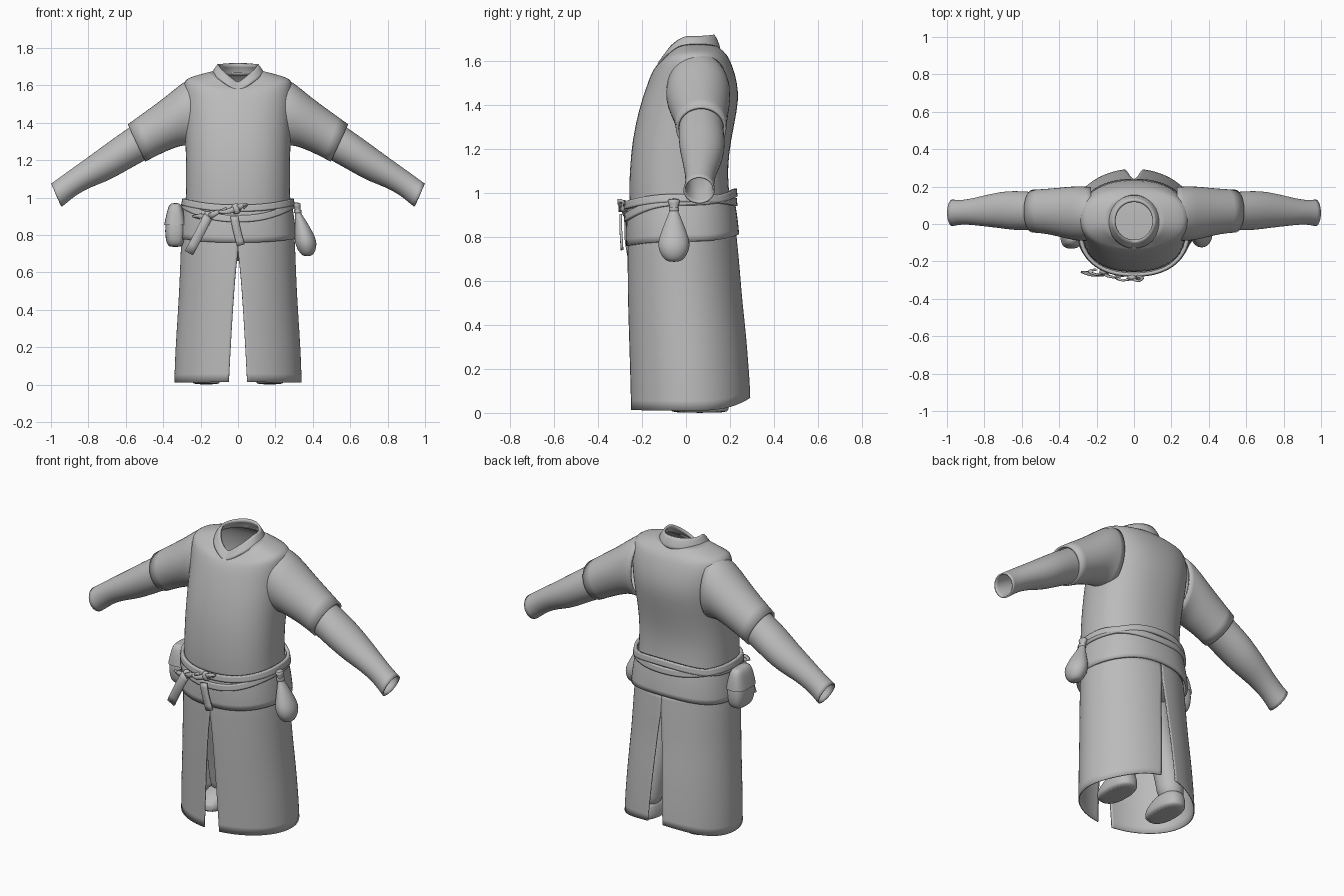
import bpy, bmesh, math
from mathutils import Vector

if "Cube" in bpy.data.objects:
    bpy.data.objects.remove(bpy.data.objects["Cube"])

cloth = bpy.data.materials.new("plain_grey_cloth")
cloth.use_nodes = True
grey = (0.5, 0.5, 0.5, 1)
cloth.diffuse_color = grey
cloth.node_tree.nodes["Principled BSDF"].inputs["Base Color"].default_value = grey


def spow(v, p):
    return math.copysign(abs(v) ** p, v)


def ring(hx, yf, yb, zf, zs=None, zb=None, cx=0, e=2.3, a0=0.0, a1=None, n=32, vee=False):
    """Superellipse loop; heights given at the front, sides and back."""
    zs = zf if zs is None else zs
    zb = zs if zb is None else zb
    pts = []
    for i in range(n):
        a = 2 * math.pi * i / n if a1 is None else a0 + (a1 - a0) * i / (n - 1)
        s, c = math.sin(a), math.cos(a)
        y = (yf + yb) / 2 - (yb - yf) / 2 * spow(c, 2 / e)
        turn = min(a, 2 * math.pi - a)
        front = max(0, 1 - turn / 1.4) ** 1.2 if vee else max(c, 0) ** 2
        z = zs + (zf - zs) * front + (zb - zs) * max(-c, 0) ** 3
        pts.append(Vector((cx + hx * spow(s, 2 / e), y, z)))
    return pts


def sleeve_ring(xt, zt, xb, zb, yf, yb, side, n=20):
    """Tilted loop running between a top point and a bottom point."""
    mid = Vector(((xt + xb) / 2, (yf + yb) / 2, (zt + zb) / 2))
    up = Vector(((xt - xb) / 2, 0, (zt - zb) / 2))
    pts = []
    for i in range(n):
        a = 2 * math.pi * i / n
        p = mid + up * math.cos(a) + Vector((0, (yb - yf) / 2 * math.sin(a), 0))
        p.x *= side
        pts.append(p)
    return pts


def loft(name, rings, closed=True, caps=(False, False), thick=0.0, sub=1, flip=False):
    """Skin a stack of loops, then smooth and optionally thicken."""
    bm = bmesh.new()
    rows = [[bm.verts.new(p) for p in r] for r in rings]
    n = len(rows[0])
    for lo, hi in zip(rows, rows[1:]):
        for i in range(n if closed else n - 1):
            j = (i + 1) % n
            quad = (lo[i], lo[j], hi[j], hi[i])
            bm.faces.new(quad[::-1] if flip else quad)
    for row, cap in zip((rows[0], rows[-1]), caps):
        if cap:
            bm.faces.new(row)
    if any(caps):
        bmesh.ops.recalc_face_normals(bm, faces=bm.faces)
    me = bpy.data.meshes.new(name)
    bm.to_mesh(me)
    bm.free()
    me.materials.append(cloth)
    ob = bpy.data.objects.new(name, me)
    bpy.context.collection.objects.link(ob)
    if sub:
        m = ob.modifiers.new("smooth", 'SUBSURF')
        m.levels = m.render_levels = sub
        m.boundary_smooth = 'PRESERVE_CORNERS'
    if thick:
        m = ob.modifiers.new("thickness", 'SOLIDIFY')
        m.thickness = thick
        m.offset = -1
    bpy.ops.object.select_all(action='DESELECT')
    ob.select_set(True)
    bpy.context.view_layer.objects.active = ob
    bpy.ops.object.shade_smooth_by_angle(angle=math.radians(45))
    return ob


def ribbon(name, path, width):
    """Flat strip along a path, lying against the front of the belt."""
    pts = [Vector(p) for p in path]
    rows = []
    for i, p in enumerate(pts):
        t = pts[min(i + 1, len(pts) - 1)] - pts[max(i - 1, 0)]
        across = t.cross(Vector((0, 1, 0))).normalized() * width / 2
        rows.append([p - across, p + across])
    return loft(name, rows, closed=False, thick=0.012)


# Tunic body with open neck
loft("tunic_body", [
    ring(.283, -.255, .205, .92), ring(.28, -.26, .195, 1.02), ring(.28, -.255, .19, 1.12),
    ring(.28, -.245, .205, 1.24), ring(.285, -.215, .235, 1.38),
    ring(.29, -.185, .24, 1.47, 1.47, 1.46), ring(.293, -.16, .225, 1.54, 1.56, 1.54),
    ring(.29, -.14, .2, 1.572, 1.62, 1.605), ring(.27, -.132, .187, 1.58, 1.64, 1.625),
    ring(.2, -.122, .17, 1.588, 1.66, 1.645), ring(.128, -.105, .14, 1.6, 1.678, 1.67)],
    thick=.006)

# Collar band with a pointed front
loft("collar", [
    ring(.14, -.132, .157, 1.572, 1.665, 1.655, vee=True, e=2),
    ring(.128, -.115, .15, 1.592, 1.69, 1.685, vee=True, e=2),
    ring(.11, -.095, .13, 1.615, 1.713, 1.72, vee=True, e=2)], thick=.014)

# Sleeves, both sides
for side, word in ((1, "left"), (-1, "right")):
    flip = side > 0
    loft(word + "_upper_sleeve", [sleeve_ring(*r, side) for r in (
        (.23, 1.645, .23, 1.27, -.09, .2), (.29, 1.625, .29, 1.28, -.095, .205),
        (.38, 1.545, .345, 1.262, -.08, .2), (.49, 1.465, .42, 1.23, -.055, .19),
        (.59, 1.393, .495, 1.19, -.047, .185))], thick=.012, flip=flip)
    loft(word + "_lower_sleeve", [sleeve_ring(*r, side) for r in (
        (.5, 1.43, .43, 1.23, -.03, .17), (.59, 1.37, .505, 1.195, -.035, .172),
        (.67, 1.315, .61, 1.135, -.035, .18), (.75, 1.255, .7, 1.085, -.022, .172),
        (.84, 1.19, .79, 1.055, -.012, .15), (.91, 1.14, .87, 1.01, -.003, .132),
        (.965, 1.1, .915, .97, -.005, .128), (1.0, 1.075, .942, .95, -.013, .132))],
        thick=.008, flip=flip)

# Skirt panels, split at front and back
for side, word in ((1, "left"), (-1, "right")):
    rows = []
    for z, hx, yf, yb, lift in (
            (.01, .341, -.252, .295, .06), (.1, .338, -.254, .292, .04), (.2, .334, -.256, .285, .02),
            (.35, .324, -.26, .275, 0), (.5, .315, -.264, .257, 0), (.62, .31, -.265, .247, 0),
            (.7, .307, -.265, .24, 0), (.75, .305, -.265, .235, 0), (.82, .3, -.262, .228, 0)):
        gap = .05 * max(0, (.7 - z) / .7) ** .7
        a = max(gap / hx, .001)
        row = ring(hx, yf, yb, z + .003, z, z + lift, e=2, a0=a, a1=math.pi - a)
        rows.append([Vector((p.x * side, p.y, p.z)) for p in row])
    loft(word + "_skirt_panel", rows, closed=False, thick=.006, flip=side < 0)

# Wide sash and two narrow straps over it
loft("sash", [ring(.313, -.273, .243, .758, .78, .812), ring(.309, -.275, .239, .82, .84, .86),
              ring(.298, -.272, .228, .9, .92, .94), ring(.288, -.266, .215, .955, .975, .995)],
     thick=.014)
for name, zf, zs, zb in (("upper_strap", .925, .96, .94), ("lower_strap", .868, .945, .985)):
    loft(name, [ring(.306 - k * .007, -.284 + k * .003, .236 - k * .004,
                     zf + h, zs + h, zb + h) for k, h in ((0, 0), (.5, .018), (1, .036))], thick=.018)

# Knots, bow loops and hanging tails
for name, x, y, z, r in (("centre_knot", -.01, -.285, .94, .03), ("side_knot", -.16, -.255, .9, .028)):
    loft(name, [ring(r * math.sin(t), y - .02 * math.sin(t), y + .02 * math.sin(t),
                     z - r * math.cos(t), cx=x, n=12) for t in (.3, .8, 1.57, 2.34, 2.84)],
         caps=(True, True))
for name, x, y, z, dx, dz in (("centre_bow", -.01, -.282, .94, -.1, -.025), ("centre_end", 0, -.285, .945, .05, .025),
                              ("side_bow", -.16, -.25, .895, -.09, .01), ("side_end", -.15, -.265, .9, .08, .035)):
    ribbon(name, [(x, y, z), (x + dx * .5, y - .022, z + dz * .7), (x + dx, y + .005, z + dz),
                  (x + dx * .5, y + .012, z + dz * .3)], .03)
ribbon("side_tail", [(-.16, -.26, .9), (-.185, -.27, .85), (-.215, -.268, .79), (-.262, -.25, .705)], .05)
ribbon("centre_tail", [(-.02, -.29, .9), (-.012, -.292, .85), (0, -.288, .8), (.015, -.285, .745)], .042)

# Round drawstring pouch on the left
loft("pouch", [ring(r * .8, -.055 - r, -.055 + r, z, cx=x, e=2, n=16) for x, z, r in (
    (.37, .686, .025), (.37, .7, .048), (.366, .735, .07), (.36, .775, .075), (.35, .82, .06),
    (.335, .875, .038), (.322, .915, .02), (.318, .935, .018), (.315, .955, .027), (.312, .975, .03))],
    caps=(True, True))
loft("pouch_tie", [ring(.021, -.079, -.031, z, cx=.32, e=2, n=16) for z in (.918, .926, .934)], thick=.01)

# Flat bag with flap on the right
bag = ((.735, .03, .055), (.75, .046, .075), (.8, .056, .088), (.85, .054, .086),
       (.9, .044, .08), (.945, .033, .068), (.968, .018, .055))
loft("side_bag", [ring(hx, -.04 - hy, -.04 + hy, z, cx=-.335, e=3, n=24) for z, hx, hy in bag],
     caps=(True, True))
loft("bag_flap", [ring(hx + .006, -.046 - hy, -.034 + hy, z + .004, cx=-.335, e=3, n=24)
                  for z, hx, hy in bag[3:]], caps=(False, True))

# Trousers and shoes under the skirt
loft("trouser_seat", [ring(.2, -.15, .15, .66), ring(.26, -.2, .18, .74), ring(.27, -.22, .18, .85),
                      ring(.26, -.2, .17, .92)], caps=(True, True))
for side, word in ((1, "left"), (-1, "right")):
    loft(word + "_trouser_leg", [ring(r, yc - r, yc + r, z, cx=side * x, e=2, n=20) for z, x, r, yc in (
        (.07, .17, .066, .11), (.12, .17, .075, .105), (.25, .165, .08, .09), (.45, .155, .085, .04),
        (.6, .145, .09, .01), (.74, .14, .1, 0))], caps=(True, True))
    loft(word + "_shoe", [ring(hx, yf, yb, z, cx=side * .17, e=2.4, n=24) for z, hx, yf, yb in (
        (0, .066, -.06, .185), (.012, .075, -.075, .195), (.045, .076, -.075, .195),
        (.075, .068, -.04, .19), (.11, .058, .03, .175))], caps=(True, True))
